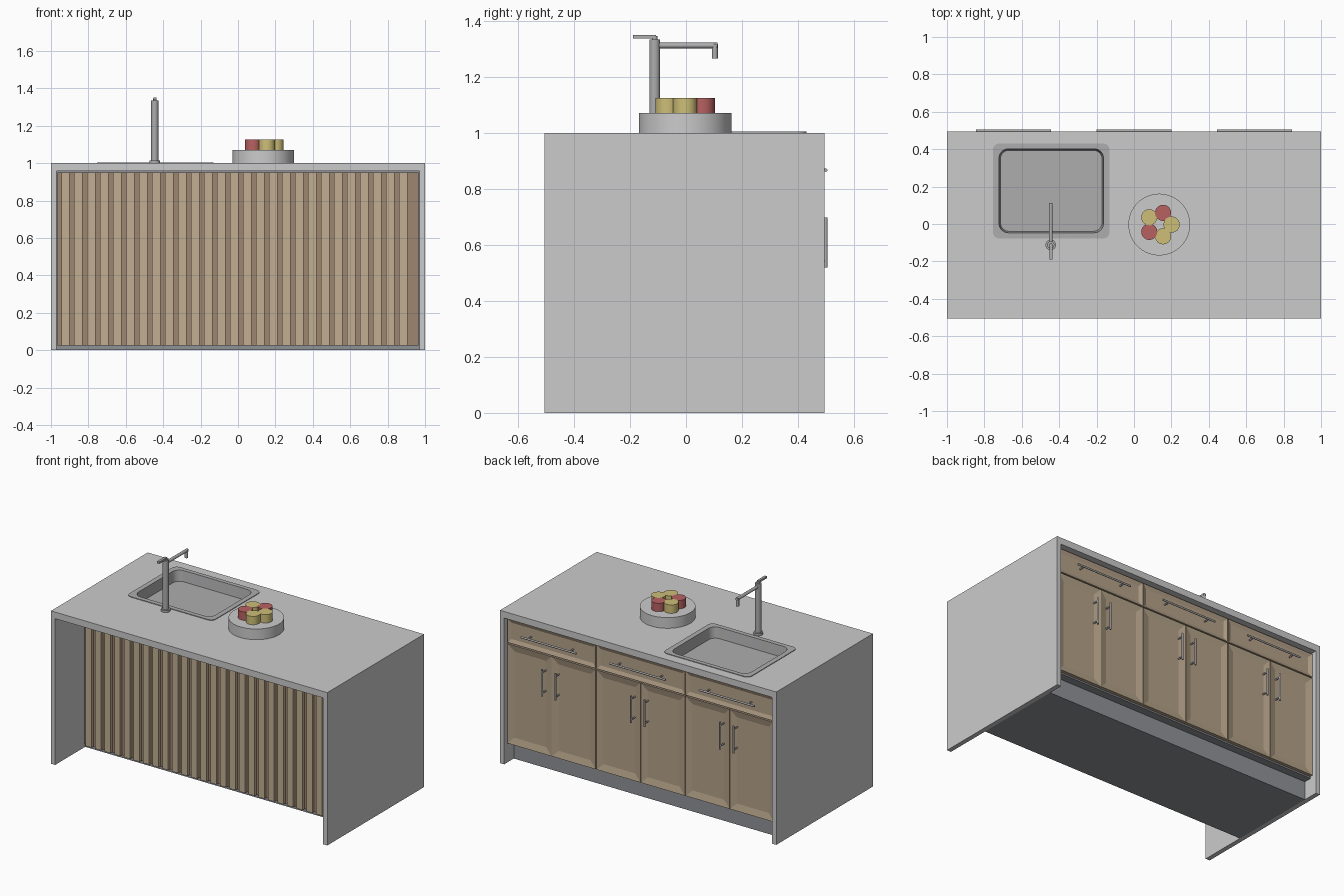
import bpy, bmesh
from math import sin, cos, pi, radians
from mathutils import Vector

if "Cube" in bpy.data.objects:
    bpy.data.objects.remove(bpy.data.objects["Cube"])


def material(name, r, g, b):
    m = bpy.data.materials.new(name)
    m.diffuse_color = (r, g, b, 1)
    m.use_nodes = True
    m.node_tree.nodes["Principled BSDF"].inputs["Base Color"].default_value = m.diffuse_color
    return m


STONE = material("stone", 0.65, 0.64, 0.62)
STEEL = material("steel", 0.42, 0.42, 0.43)
PLINTH = material("plinth_grey", 0.28, 0.29, 0.31)
SLAT = material("light_wood", 0.54, 0.43, 0.29)
BACKING = material("dark_wood", 0.34, 0.24, 0.16)
DOOR = material("door_wood", 0.46, 0.36, 0.25)
RED = material("red_fruit", 0.48, 0.12, 0.12)
YELLOW = material("yellow_fruit", 0.62, 0.52, 0.19)


def finish(name, bm, mat=None, smooth=False):
    bmesh.ops.recalc_face_normals(bm, faces=bm.faces)
    me = bpy.data.meshes.new(name)
    bm.to_mesh(me)
    bm.free()
    ob = bpy.data.objects.new(name, me)
    bpy.context.collection.objects.link(ob)
    if mat:
        me.materials.append(mat)
    if smooth:
        bpy.ops.object.select_all(action='DESELECT')
        ob.select_set(True)
        bpy.context.view_layer.objects.active = ob
        bpy.ops.object.shade_smooth_by_angle(angle=radians(35))
    return ob


def add_prism(bm, pts, vec):
    face = bm.faces.new([bm.verts.new(p) for p in pts])
    top = bmesh.ops.extrude_face_region(bm, geom=[face], use_keep_orig=True)
    verts = [g for g in top['geom'] if isinstance(g, bmesh.types.BMVert)]
    bmesh.ops.translate(bm, verts=verts, vec=vec)


def add_box(bm, x0, x1, y0, y1, z0, z1):
    add_prism(bm, [(x0, y0, z0), (x1, y0, z0), (x1, y0, z1), (x0, y0, z1)], (0, y1 - y0, 0))


def box(name, *dims, mat=None):
    bm = bmesh.new()
    add_box(bm, *dims)
    return finish(name, bm, mat)


def add_rod(bm, a, b, r, seg=16):
    a, b = Vector(a), Vector(b)
    d = b - a
    mx = d.to_track_quat('Z', 'Y').to_matrix().to_4x4()
    mx.translation = (a + b) / 2
    bmesh.ops.create_cone(bm, cap_ends=True, segments=seg, radius1=r, radius2=r,
                          depth=d.length, matrix=mx)


def rounded(x0, x1, y0, y1, r, z, n=6):
    pts = []
    for q, (cx, cy) in enumerate([(x1 - r, y1 - r), (x0 + r, y1 - r),
                                  (x0 + r, y0 + r), (x1 - r, y0 + r)]):
        for i in range(n + 1):
            a = (q + i / n) * pi / 2
            pts.append((cx + r * cos(a), cy + r * sin(a), z))
    return pts


FRONT, BACK = -0.505, 0.495

# Waterfall counter: upside-down U profile
bm = bmesh.new()
u = [(-1, 0), (-1, 1), (1, 1), (1, 0), (.97, 0), (.97, .957), (-.97, .957), (-.97, 0)]
add_prism(bm, [(x, FRONT, z) for x, z in u], (0, BACK - FRONT, 0))
counter = finish("waterfall_counter", bm, STONE)

# Cabinet body and plinth
body = box("cabinet_body", -.97, .97, -.195, .447, .12, .957, mat=PLINTH)
box("plinth", -.97, .97, -.195, .395, 0, .12, mat=PLINTH)

# Sink hole cut through counter and body
bm = bmesh.new()
add_prism(bm, rounded(-.73, -.155, -.055, .41, .055, .92), (0, 0, .2))
cutter = finish("sink_cutter", bm)
cutter.hide_render = True
for ob in (counter, body):
    mod = ob.modifiers.new("sink_hole", 'BOOLEAN')
    mod.operation = 'DIFFERENCE'
    mod.solver = 'EXACT'
    mod.object = cutter
    bpy.context.view_layer.objects.active = ob
    bpy.ops.object.modifier_apply(modifier=mod.name)
bpy.data.objects.remove(cutter)

# Sink: rim, walls and floor bridged from rounded loops
bm = bmesh.new()
loops = [rounded(-.755, -.13, -.077, .43, .035, 1.0),
         rounded(-.755, -.13, -.077, .43, .035, 1.004),
         rounded(-.722, -.163, -.047, .402, .05, 1.004),
         rounded(-.714, -.171, -.039, .394, .045, .935)]
rings = [[bm.verts.new(p) for p in lp] for lp in loops]
for a, b in zip(rings, rings[1:]):
    for i in range(len(a)):
        j = (i + 1) % len(a)
        bm.faces.new((a[i], a[j], b[j], b[i]))
bm.faces.new(rings[-1])
sink = finish("sink", bm, STEEL, True)
if max(sink.data.polygons, key=lambda p: p.area).normal.z < 0:
    sink.data.flip_normals()

# Faucet: foot, column, spout, nozzle, lever
bm = bmesh.new()
fx, fy = -.445, -.112
add_rod(bm, (fx, fy, 1), (fx, fy, 1.014), .028, 32)
add_rod(bm, (fx, fy, 1.01), (fx, fy, 1.334), .019, 32)
add_rod(bm, (fx, fy, 1.312), (fx, .112, 1.312), .01)
add_rod(bm, (fx, .103, 1.318), (fx, .103, 1.265), .0105)
add_rod(bm, (fx, fy, 1.33), (fx, fy, 1.345), .01)
add_box(bm, fx - .008, fx + .008, -.19, -.108, 1.337, 1.35)
finish("faucet", bm, STEEL, True)

# Serving stand with ring of fruit
cx, cy = .135, -.003
bm = bmesh.new()
add_rod(bm, (cx, cy, 1), (cx, cy, 1.07), .165, 64)
finish("serving_stand", bm, STONE, True)
for i, mat in enumerate((YELLOW, RED, YELLOW, RED, YELLOW)):
    a = i * 2 * pi / 5
    x, y = cx + .066 * cos(a), cy + .066 * sin(a)
    bm = bmesh.new()
    add_rod(bm, (x, y, 1.065), (x, y, 1.125), .043, 32)
    finish(f"fruit_{i + 1}", bm, mat, True)

# Slatted front
box("slat_backing", -.965, .965, -.207, -.195, .025, .95, mat=BACKING)
bm = bmesh.new()
for i in range(27):
    x = -.945 + i * .0695
    add_box(bm, x, x + .043, -.227, -.207, .025, .95)
finish("front_slats", bm, SLAT)


# Framed door or drawer front with a sunken panel
def shaker(name, x0, x1, z0, z1, border):
    bm = bmesh.new()
    add_box(bm, x0, x1, .447, .469, z0, z1)
    face = max(bm.faces, key=lambda f: f.calc_center_median().y)
    bmesh.ops.inset_region(bm, faces=[face], thickness=border)
    bmesh.ops.translate(bm, verts=face.verts, vec=(0, -.01, 0))
    finish(name, bm, DOOR)


# Bar handle on two posts
def handle(name, a, b, r):
    a, b = Vector(a), Vector(b)
    bm = bmesh.new()
    add_rod(bm, a, b, r)
    for t in (.12, .88):
        p = a.lerp(b, t)
        add_rod(bm, p, (p.x, .46, p.z), r * .8, 12)
    finish(name, bm, STEEL, True)


# Three cabinet units: a drawer over a pair of doors
W, g, hy = .645, .003, .499
for k, label in enumerate(("left", "middle", "right")):
    c = (k - 1) * W
    x0, x1 = c - W / 2 + g, c + W / 2 - g
    shaker(f"{label}_drawer", x0, x1, .79, .945, .034)
    handle(f"{label}_drawer_handle", (c - .2, hy, .867), (c + .2, hy, .867), .006)
    shaker(f"{label}_door_a", x0, c - g / 2, .13, .782, .062)
    shaker(f"{label}_door_b", c + g / 2, x1, .13, .782, .062)
    for s, tag in ((-1, "a"), (1, "b")):
        handle(f"{label}_door_handle_{tag}", (c + s * .048, hy, .52), (c + s * .048, hy, .697), .006)
